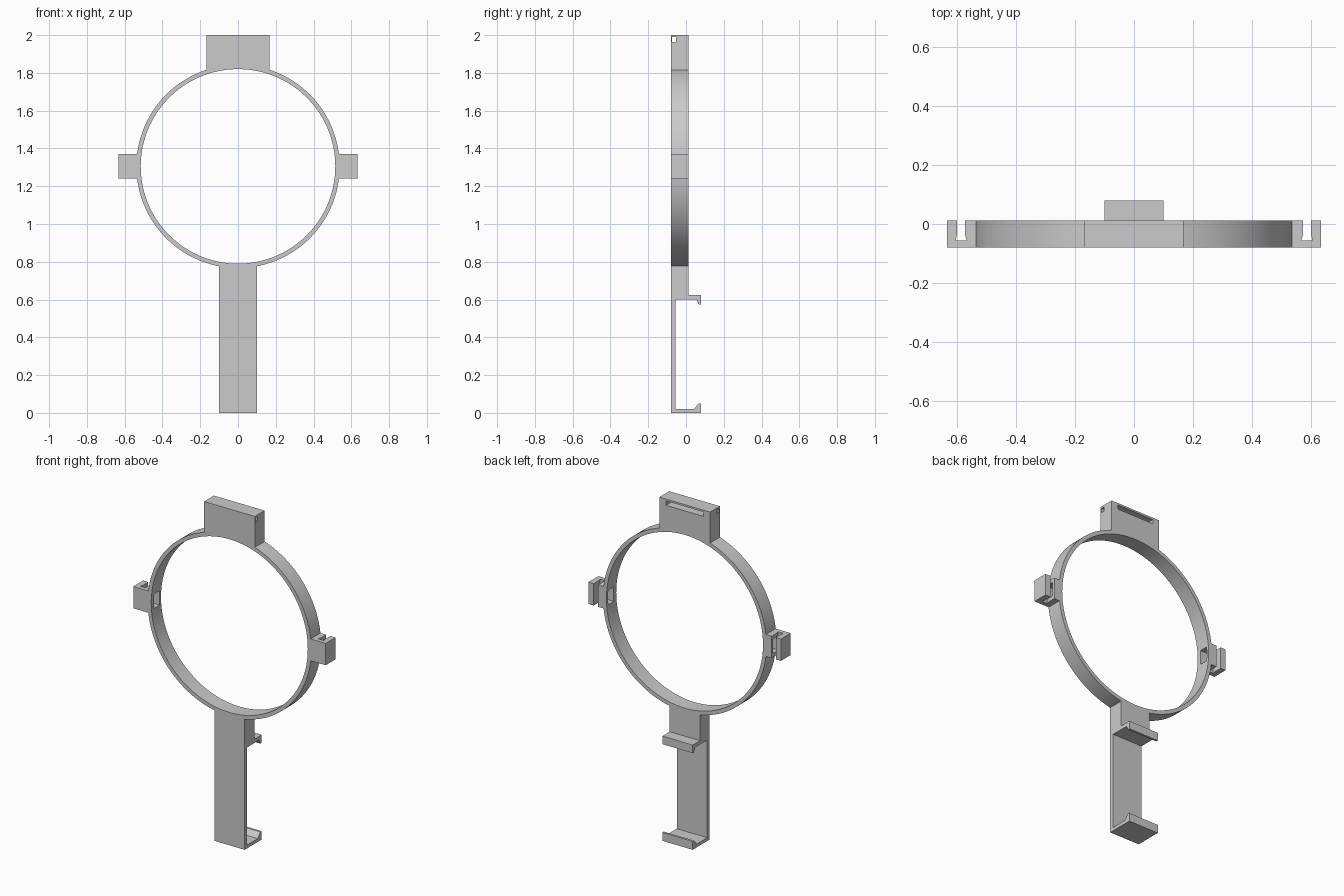
import bpy
import bmesh
import math
from mathutils import Matrix, Vector

cube = bpy.data.objects.get("Cube")
if cube:
    bpy.data.objects.remove(cube, do_unlink=True)

FRONT, BACK = -0.08, 0.012
CENTRE_Z = 1.305
INNER, OUTER = 0.515, 0.538

grey = bpy.data.materials.new("plain grey")
grey.use_nodes = True
GREY = (0.6, 0.6, 0.6, 1)
grey.diffuse_color = GREY
grey.node_tree.nodes["Principled BSDF"].inputs["Base Color"].default_value = GREY


def finish(name, bm):
    bmesh.ops.recalc_face_normals(bm, faces=bm.faces)
    mesh = bpy.data.meshes.new(name)
    bm.to_mesh(mesh)
    bm.free()
    mesh.materials.append(grey)
    obj = bpy.data.objects.new(name, mesh)
    bpy.context.collection.objects.link(obj)
    return obj


def prism(name, points, sweep):
    """Extrude a planar outline along a vector."""
    bm = bmesh.new()
    face = bm.faces.new([bm.verts.new(p) for p in points])
    new = bmesh.ops.extrude_face_region(bm, geom=[face])["geom"]
    verts = [v for v in new if isinstance(v, bmesh.types.BMVert)]
    bmesh.ops.translate(bm, verts=verts, vec=Vector(sweep))
    return finish(name, bm)


def box(name, x, y, z):
    corners = [(x[0], y[0], z[0]), (x[1], y[0], z[0]),
               (x[1], y[0], z[1]), (x[0], y[0], z[1])]
    return prism(name, corners, (0, y[1] - y[0], 0))


def disc(name, radius, y0, y1):
    bm = bmesh.new()
    place = Matrix.Translation((0, (y0 + y1) / 2, CENTRE_Z)) @ Matrix.Rotation(math.pi / 2, 4, "X")
    bmesh.ops.create_cone(bm, cap_ends=True, segments=144, radius1=radius,
                          radius2=radius, depth=y1 - y0, matrix=place)
    return finish(name, bm)


def cut(obj, *cutters):
    bpy.context.view_layer.objects.active = obj
    for cutter in cutters:
        mod = obj.modifiers.new("cut", "BOOLEAN")
        mod.operation, mod.solver, mod.object = "DIFFERENCE", "EXACT", cutter
        bpy.ops.object.modifier_apply(modifier=mod.name)
        bpy.data.objects.remove(cutter, do_unlink=True)


def ring_space():
    return disc("ring_cutter", OUTER, -0.3, 0.3)


# Round band
ring = disc("ring", OUTER, FRONT, BACK)
cut(ring, disc("bore_cutter", INNER, -0.3, 0.3))

# Top block with a cross hole and a slot in the back
top_block = box("top_block", (-0.167, 0.167), (FRONT, BACK), (1.7, 2.0))
cut(top_block, ring_space(),
    box("hole_cutter", (-0.3, 0.3), (-0.073, -0.053), (1.963, 1.989)),
    box("slot_cutter", (-0.123, 0.123), (-0.06, 0.1), (1.963, 1.989)))

# Side clips: a channel open to the back and a window into the ring
for side, name in ((1, "left_clip"), (-1, "right_clip")):
    xs = sorted((side * 0.45, side * 0.633))
    clip = box(name, xs, (FRONT, BACK), (1.24, 1.37))
    channel = [(0.566, -0.055), (0.603, -0.055), (0.599, -0.035), (0.599, 0.1),
               (0.571, 0.1), (0.571, -0.035)]
    cut(clip, ring_space(),
        prism("channel_cutter", [(side * x, y, 1.2) for x, y in channel], (0, 0, 0.3)))
    window = sorted((side * 0.45, side * 0.585))
    for part in (ring, clip):
        cut(part, box("window_cutter", window, (-0.055, -0.003), (1.262, 1.348)))

# Handle with a hooked bracket at each end of its recess
profile = [(FRONT, 0), (0.08, 0), (0.08, 0.05), (0.067, 0.05), (0.042, 0.02),
           (-0.056, 0.02), (-0.056, 0.6), (0.056, 0.6), (0.068, 0.575),
           (0.08, 0.575), (0.08, 0.623), (BACK, 0.623), (BACK, 0.85), (FRONT, 0.85)]
handle = prism("handle", [(-0.1, y, z) for y, z in profile], (0.2, 0, 0))
cut(handle, ring_space())

# Smooth the round band while keeping its rims crisp
bpy.ops.object.select_all(action="DESELECT")
ring.select_set(True)
bpy.context.view_layer.objects.active = ring
bpy.ops.object.shade_smooth_by_angle(angle=math.radians(30))
